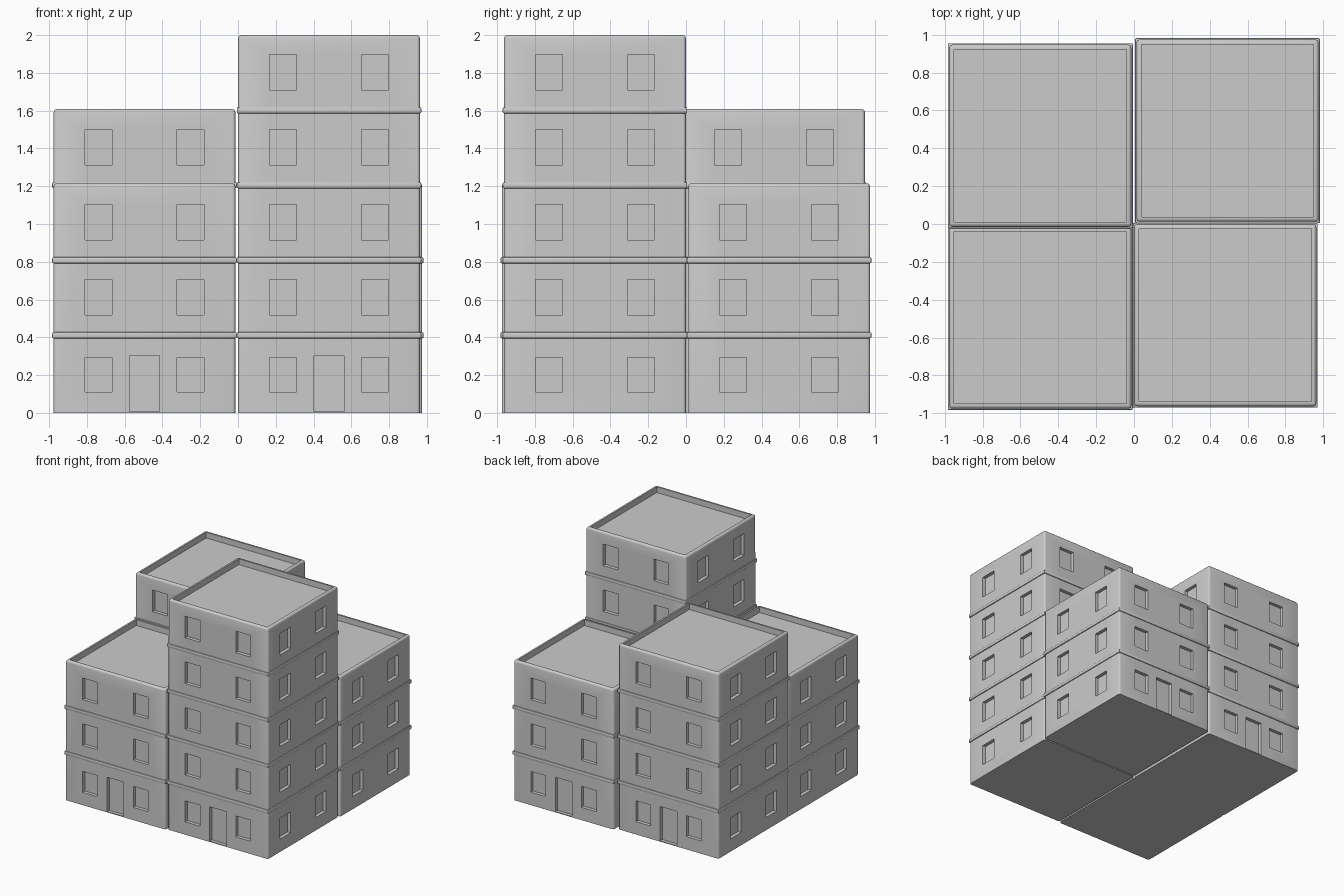
import bpy, bmesh
from mathutils import Matrix, Vector

cube = bpy.data.objects.get("Cube")
if cube:
    bpy.data.objects.remove(cube, do_unlink=True)

grey = bpy.data.materials.new("plain_grey")
grey.use_nodes = True
colour = (0.6, 0.6, 0.6, 1)
grey.diffuse_color = colour
grey.node_tree.nodes["Principled BSDF"].inputs["Base Color"].default_value = colour

HALF = 0.481       # half width of a tower
FLOOR = 0.397      # storey height
RECESS = 0.03      # depth of windows and doors


def add_box(bm, centre, size, turn=Matrix()):
    mat = turn @ Matrix.Translation(centre) @ Matrix.Diagonal((*size, 1))
    return bmesh.ops.create_cube(bm, size=1, matrix=mat)["verts"]


def make_object(name, bm, location):
    bmesh.ops.recalc_face_normals(bm, faces=bm.faces)
    mesh = bpy.data.meshes.new(name)
    bm.to_mesh(mesh)
    bm.free()
    mesh.materials.append(grey)
    obj = bpy.data.objects.new(name, mesh)
    obj.location = location
    bpy.context.collection.objects.link(obj)
    return obj


def smooth(obj):
    bpy.ops.object.select_all(action="DESELECT")
    obj.select_set(True)
    bpy.context.view_layer.objects.active = obj
    bpy.ops.object.shade_smooth_by_angle(angle=0.6)


def tower_shell(height):
    """Block with rounded edges and a sunken roof behind a parapet."""
    bm = bmesh.new()
    add_box(bm, (0, 0, height / 2), (2 * HALF, 2 * HALF, height))
    top = max(bm.faces, key=lambda f: f.calc_center_median().z)
    bmesh.ops.inset_region(bm, faces=[top], thickness=0.037)
    roof = bmesh.ops.extrude_discrete_faces(bm, faces=[top])["faces"][0]
    bmesh.ops.translate(bm, verts=roof.verts, vec=(0, 0, -0.05))

    def rounded(edge):
        a, b = (v.co for v in edge.verts)
        outer = all(max(abs(p.x), abs(p.y)) > HALF - 0.001 for p in (a, b))
        return outer and max(a.z, b.z) > 0.01
    bmesh.ops.bevel(bm, geom=[e for e in bm.edges if rounded(e)],
                    offset=0.016, segments=3, profile=0.5, affect="EDGES")
    return bm


def opening_cutters(storeys, door_side):
    """Boxes for two windows per side on each storey, and one door."""
    bm = bmesh.new()
    depth = 2 * RECESS
    for side in range(4):
        turn = Matrix.Rotation(side * 1.5707963, 4, "Z")
        for level in range(storeys):
            low = 0.111 if level == 0 else 0.122 + level * FLOOR
            high = 0.293 if level == 0 else 0.309 + level * FLOOR
            for x in (-0.243, 0.243):
                add_box(bm, (x, -HALF, (low + high) / 2),
                        (0.143, depth, high - low), turn)
        if side == door_side:
            add_box(bm, (0, -HALF, 0.156), (0.16, depth, 0.298), turn)
    return bm


def build_tower(name, x, y, storeys, height, door_side):
    body = make_object(name + "_tower", tower_shell(height), (x, y, 0))
    cutter = make_object("opening_cutter", opening_cutters(storeys, door_side), (x, y, 0))
    cutter.hide_render = True
    cut = body.modifiers.new("openings", "BOOLEAN")
    cut.operation, cut.solver, cut.object = "DIFFERENCE", "EXACT", cutter
    bpy.context.view_layer.objects.active = body
    bpy.ops.object.modifier_apply(modifier=cut.name)
    bpy.data.objects.remove(cutter, do_unlink=True)
    smooth(body)

    # rounded ledges between storeys
    bm = bmesh.new()
    for level in range(1, storeys):
        add_box(bm, (0, 0, 0.014 + level * FLOOR), (0.977, 0.977, 0.032))
    bmesh.ops.bevel(bm, geom=list(bm.edges), offset=0.007, segments=2,
                    profile=0.5, affect="EDGES")
    smooth(make_object(name + "_ledges", bm, (x, y, 0)))


# door_side 0 is the front, 2 is the back
build_tower("front_right", -0.495, -0.494, 3, 1.215, 0)
build_tower("front_left", 0.482, -0.482, 5, 2.0, 0)
build_tower("back_right", -0.495, 0.466, 4, 1.608, 2)
build_tower("back_left", 0.494, 0.493, 3, 1.215, 2)
